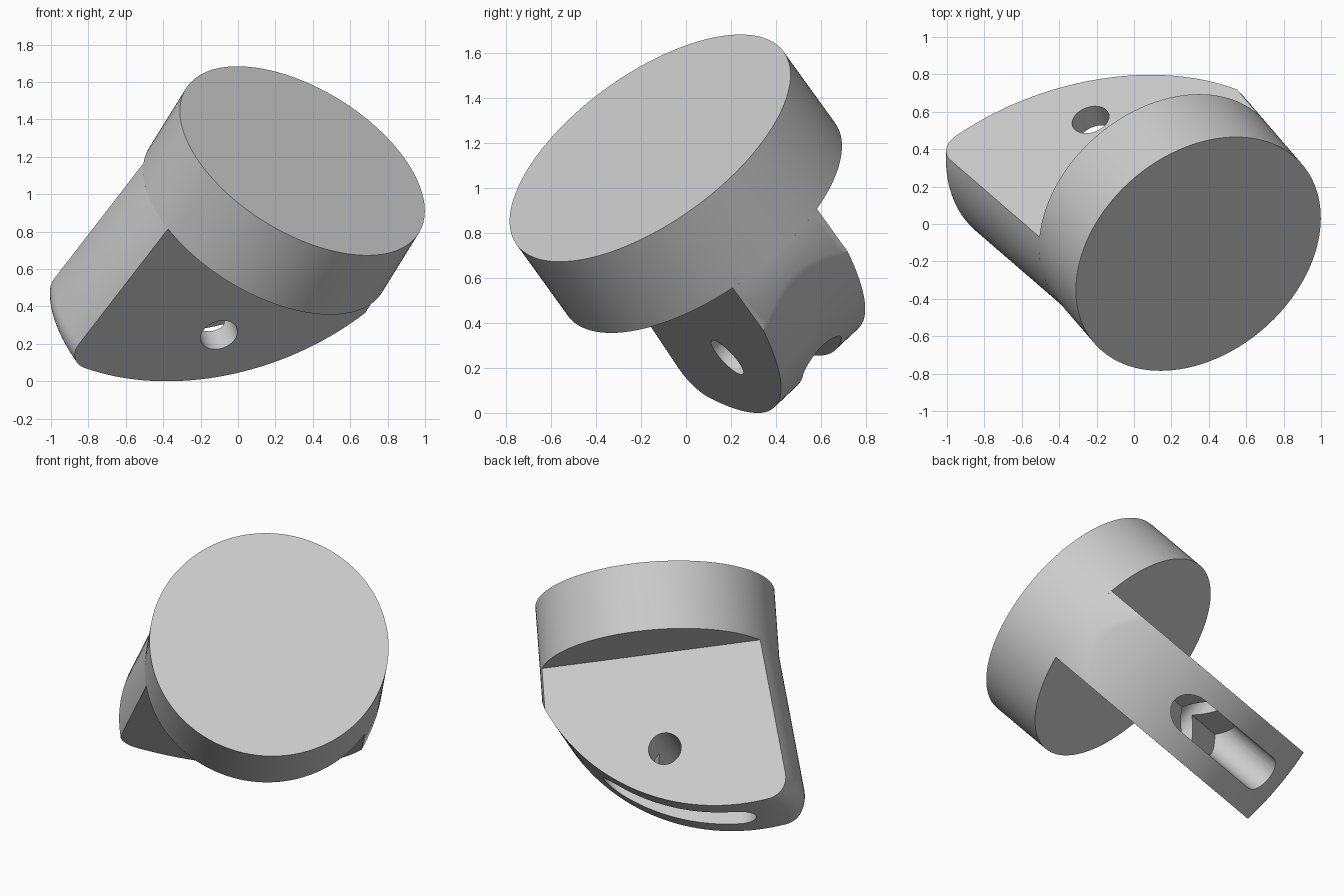
import bpy, bmesh
from math import sqrt, pi, sin, cos, atan2
from mathutils import Vector, Matrix

if "Cube" in bpy.data.objects:
    bpy.data.objects.remove(bpy.data.objects["Cube"])

# Tilted frame: x across the tongue, y through its thickness, z away from the disc
axis = Vector((0.45, -0.523, 0.725)).normalized()
thick = Vector((-0.248, 0.708, 0.662))
thick = (thick - axis * thick.dot(axis)).normalized()
across = axis.cross(thick)
frame = Matrix((across, thick, -axis)).transposed().to_4x4()
frame.translation = (0.147, 0.069, 0.861)

R, DISC_T, HALF = 0.733, 0.438, 0.265          # disc radius, thickness, half tongue
ARC_X, ARC_Z, ARC_R = 0.498, -0.258, 1.291     # curved end of the tongue
LEAN, FILLET = 0.11, 0.13

grey = bpy.data.materials.new("plain grey")
grey.use_nodes = True
colour = (0.6, 0.6, 0.6, 1)
grey.diffuse_color = colour
grey.node_tree.nodes["Principled BSDF"].inputs["Base Color"].default_value = colour


def finish(name, bm):
    bmesh.ops.recalc_face_normals(bm, faces=bm.faces)
    mesh = bpy.data.meshes.new(name)
    bm.to_mesh(mesh)
    bm.free()
    mesh.materials.append(grey)
    ob = bpy.data.objects.new(name, mesh)
    ob.matrix_world = frame
    bpy.context.collection.objects.link(ob)
    return ob


def activate(ob):
    bpy.ops.object.select_all(action='DESELECT')
    ob.select_set(True)
    bpy.context.view_layer.objects.active = ob


def cylinder(name, radius, depth, matrix, segments):
    bm = bmesh.new()
    bmesh.ops.create_cone(bm, cap_ends=True, segments=segments, radius1=radius,
                          radius2=radius, depth=depth, matrix=matrix)
    return finish(name, bm)


def arc(cx, cz, r, a0, a1, steps):
    angles = [a0 + (a1 - a0) * i / steps for i in range(steps + 1)]
    return [(cx + r * cos(a), cz + r * sin(a)) for a in angles]


def profile(y):
    """Tongue outline at one depth: round left wall, arc end, filleted leaning wall."""
    s = sqrt(R * R - y * y)
    cz = 0.9
    for _ in range(20):
        cx = s + LEAN * cz - FILLET * sqrt(1 + LEAN ** 2)
        cz = ARC_Z + sqrt((ARC_R - FILLET) ** 2 - (cx - ARC_X) ** 2)
    left = atan2(sqrt(ARC_R ** 2 - (s + ARC_X) ** 2), -s - ARC_X)
    join = atan2(cz - ARC_Z, cx - ARC_X)
    return ([(-s, 0)] + arc(ARC_X, ARC_Z, ARC_R, left, join, 36)
            + arc(cx, cz, FILLET, join, atan2(-LEAN, 1), 10)[1:] + [(s, 0)])


# Disc
disc = cylinder("disc", R, DISC_T, Matrix.Translation((0, 0, -DISC_T / 2)), 128)

# Tongue, lofted through its thickness
bm = bmesh.new()
rows = []
for i in range(17):
    y = HALF * (i / 8 - 1)
    rows.append([bm.verts.new((x, y, z)) for x, z in profile(y)])
for a, b in zip(rows, rows[1:]):
    for j in range(len(a)):
        k = (j + 1) % len(a)
        bm.faces.new((a[j], a[k], b[k], b[j]))
bm.faces.new(rows[0])
bm.faces.new(rows[-1])
tongue = finish("tongue", bm)

# Cross hole cutter
hole = cylinder("hole_cutter", 0.102, 1,
                Matrix.Translation((0.043, 0, 0.616)) @ Matrix.Rotation(pi / 2, 4, 'X'), 48)

# Slot cutter: round-ended pocket with a ridged floor
bm = bmesh.new()
half_w = 0.12
loop = (arc(0.41, 0, half_w, -pi / 2, pi / 2, 16)
        + arc(-0.28, 0, half_w, pi / 2, 3 * pi / 2, 16))
floor = [bm.verts.new((x, y, 0.555 + 0.92 * abs(y))) for x, y in loop]
top = [bm.verts.new((x, y, 1.3)) for x, y in loop]
n = len(loop)
for j in range(n):
    k = (j + 1) % n
    bm.faces.new((floor[j], floor[k], top[k], top[j]))
bm.faces.new(top)
bm.faces.new(floor[8:26])
bm.faces.new(floor[25:] + floor[:9])
slot = finish("slot_cutter", bm)

# Cut the tongue and drop the cutters
for cutter in (slot, hole):
    cutter.hide_render = True
    activate(tongue)
    mod = tongue.modifiers.new("cut", 'BOOLEAN')
    mod.operation = 'DIFFERENCE'
    mod.solver = 'EXACT'
    mod.object = cutter
    bpy.ops.object.modifier_apply(modifier=mod.name)
    bpy.data.objects.remove(cutter)

for ob in (disc, tongue):
    activate(ob)
    bpy.ops.object.shade_smooth_by_angle(angle=pi / 6)
